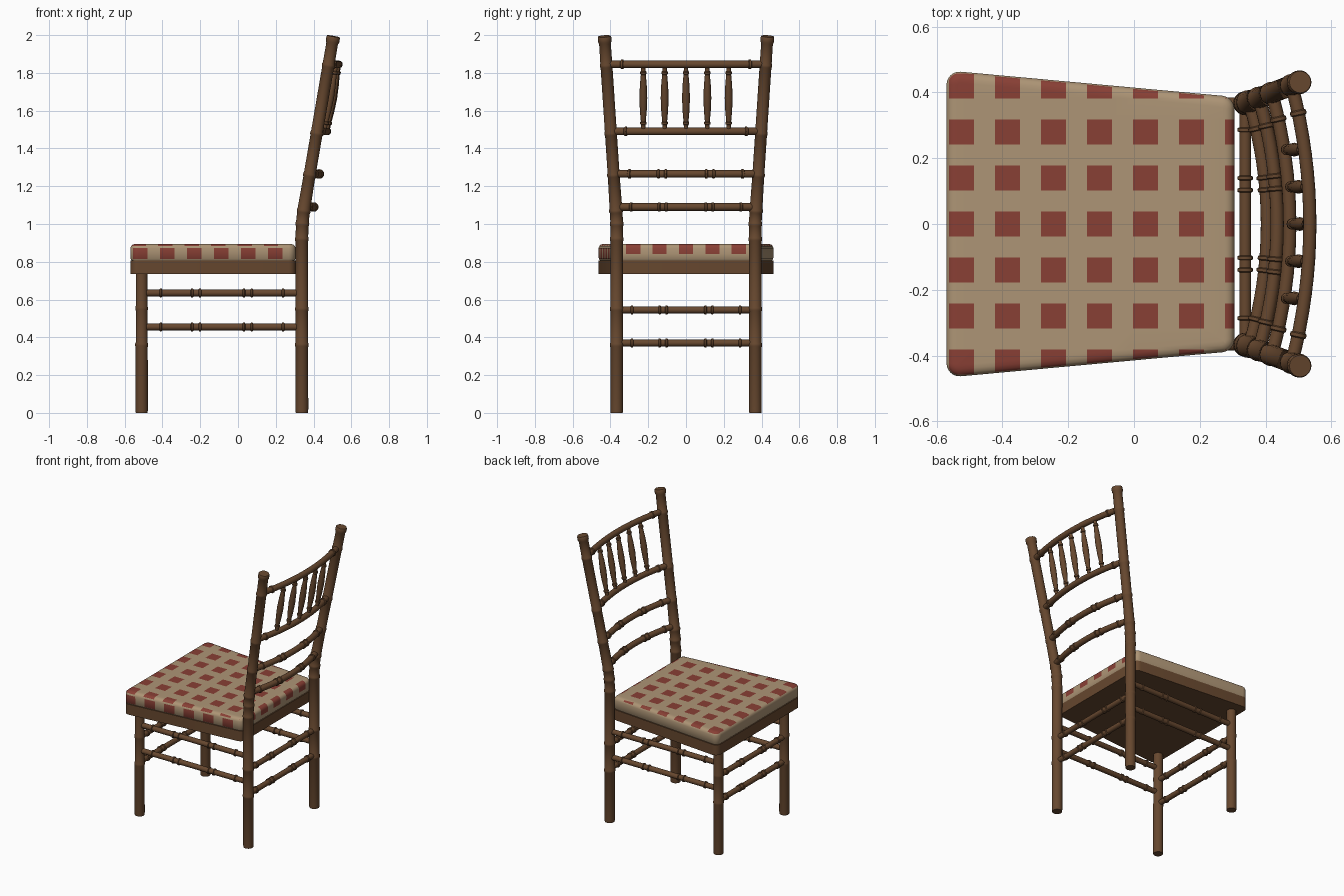
import bpy, bmesh, math
from mathutils import Vector

if "Cube" in bpy.data.objects:
    bpy.data.objects.remove(bpy.data.objects["Cube"])


def material(name, rgb):
    m = bpy.data.materials.new(name)
    m.diffuse_color = (*rgb, 1)
    m.use_nodes = True
    m.node_tree.nodes["Principled BSDF"].inputs["Base Color"].default_value = m.diffuse_color
    return m


WOOD = material("brown wood", (0.135, 0.064, 0.028))
CLOTH = material("beige cloth", (0.42, 0.30, 0.18))
RED = material("red check", (0.25, 0.05, 0.035))


def finish(bm, name, mats, angle=40):
    bmesh.ops.recalc_face_normals(bm, faces=bm.faces)
    me = bpy.data.meshes.new(name)
    bm.to_mesh(me)
    bm.free()
    ob = bpy.data.objects.new(name, me)
    bpy.context.collection.objects.link(ob)
    for m in mats:
        me.materials.append(m)
    bpy.ops.object.select_all(action='DESELECT')
    ob.select_set(True)
    bpy.context.view_layer.objects.active = ob
    bpy.ops.object.shade_smooth_by_angle(angle=math.radians(angle))
    return ob


def skin(bm, rings):
    n = len(rings[0])
    vs = [[bm.verts.new(p) for p in ring] for ring in rings]
    for a, b in zip(vs, vs[1:]):
        for i in range(n):
            bm.faces.new((a[i], a[(i + 1) % n], b[(i + 1) % n], b[i]))
    bm.faces.new(vs[0][::-1])
    return bm.faces.new(vs[-1])


def turned(name, path, stations, sides=16):
    """Turned rod: circles of radius r along path(t)."""
    rings = []
    for t, r in stations:
        p = path(t)
        d = (path(t + 0.002) - path(t - 0.002)).normalized()
        ref = Vector((0, 0, 1)) if abs(d.z) < 0.7 else Vector((0, 1, 0))
        u = d.cross(ref).normalized()
        v = d.cross(u)
        rings.append([p + r * (math.cos(a) * u + math.sin(a) * v)
                      for a in (2 * math.pi * i / sides for i in range(sides))])
    bm = bmesh.new()
    skin(bm, rings)
    return finish(bm, name, [WOOD])


def beaded(r, beads, w, grow=1.3, steps=10):
    """Stations of a rod with raised bead rings."""
    st = [(i / steps, r) for i in range(steps + 1)
          if all(abs(i / steps - b) > w * 1.1 for b in beads)]
    for b in beads:
        st += [(b - w, r), (b - w * 0.6, r * grow), (b + w * 0.6, r * grow), (b + w, r)]
    return sorted(st)


def line(a, b):
    a, b = Vector(a), Vector(b)
    return lambda t: a.lerp(b, t)


def post_at(z, s):
    """Centre of a back post: upright, then leaning back and outwards."""
    k = max(0.0, z - 1.02) / 0.98
    k0 = 0.04 * max(0.0, 1 - abs(z - 1.02) / 0.08)
    return Vector((0.338 + 0.168 * (k + k0 * 0.5), s * (0.367 + 0.065 * k), z))


LEG_Y = 0.367
BEADS = (0.11, 0.31, 0.36, 0.64, 0.69, 0.89)

for s, side in ((-1, "right"), (1, "left")):
    # back posts with collars and a cap
    st = [(0, 0.032), (0.02, 0.034)]
    for z in (0.36, 0.55, 0.92, 1.0, 1.07, 1.26, 1.48, 1.84):
        r = 0.0335 if z < 1.1 else 0.0315
        st += [(z - 0.012, r), (z - 0.006, r + 0.003), (z + 0.006, r + 0.003), (z + 0.012, r)]
    st += [(1.955, 0.031), (1.965, 0.036), (1.988, 0.036), (1.994, 0.033)]
    turned(f"{side}_back_post", lambda z, s=s: post_at(z, s), st, 20)
    # front legs
    turned(f"{side}_front_leg", line((-0.51, s * LEG_Y, 0), (-0.51, s * LEG_Y, 0.74)),
           [(0, 0.031), (0.02, 0.033), (0.47, 0.032), (0.48, 0.034), (0.495, 0.034),
            (0.505, 0.031), (0.73, 0.031), (0.74, 0.033), (0.755, 0.033), (0.765, 0.031), (1, 0.031)], 20)
    # side stretchers
    for i, z in enumerate((0.455, 0.635)):
        turned(f"{side}_side_stretcher_{i + 1}", line((-0.5, s * LEG_Y, z), (0.33, s * LEG_Y, z)),
               beaded(0.018, BEADS, 0.009))

# front and back stretchers
for x, side in ((-0.51, "front"), (0.338, "back")):
    for i, z in enumerate((0.37, 0.545)):
        turned(f"{side}_stretcher_{i + 1}", line((x, -LEG_Y, z), (x, LEG_Y, z)),
               beaded(0.018, BEADS, 0.01))


# bowed back rails
def rail(z):
    end = post_at(z, 1)
    return lambda t: Vector((end.x + 0.055 * (1 - (2 * t - 1) ** 2), end.y * (2 * t - 1), z))


for i, z in enumerate((1.09, 1.265, 1.49, 1.845)):
    marks = BEADS if i < 2 else (0.1, 0.9)
    turned(f"back_rail_{i + 1}", rail(z), beaded(0.02, marks, 0.01, 1.25, 16))

# spindles between the two upper rails
low, high = rail(1.49), rail(1.845)
for i in range(5):
    y = (i - 2) * 0.113
    a = low(0.5 + y / (2 * post_at(1.49, 1).y))
    b = high(0.5 + y / (2 * post_at(1.845, 1).y))
    turned(f"spindle_{i + 1}", line(a, b),
           [(0, 0.011), (0.1, 0.012), (0.11, 0.017), (0.14, 0.017), (0.15, 0.013), (0.3, 0.018),
            (0.5, 0.021), (0.7, 0.018), (0.85, 0.013), (0.86, 0.017), (0.89, 0.017), (0.9, 0.012), (1, 0.011)], 12)


# tapered seat outline with rounded corners
def outline(z, inset, r=0.04, n=6):
    lean = math.atan2(0.073, 0.795)
    side = math.pi / 2 - lean
    half = []
    for cx, cy, a0, a1 in ((0.265, 0.35, 0, side), (-0.53, 0.423, side, math.pi)):
        for i in range(n + 1):
            a = a0 + (a1 - a0) * i / n
            half.append((cx + (r - inset) * math.cos(a), cy + (r - inset) * math.sin(a), z))
    return half + [(x, -y, z) for x, y, z in reversed(half)]


bm = bmesh.new()
skin(bm, [outline(0.735, 0), outline(0.808, 0)])
finish(bm, "seat_frame", [WOOD], 30)

# cushion with red check squares cut into top, right side and back side
bm = bmesh.new()
skin(bm, [outline(z, i) for z, i in ((0.806, 0.008), (0.815, 0.001), (0.872, 0), (0.883, 0.004),
                                     (0.890, 0.011), (0.894, 0.022), (0.895, 0.034))])
bmesh.ops.recalc_face_normals(bm, faces=bm.faces)
HALF = 0.038
TOP_X = [-0.525 + 0.14 * k for k in range(7)]
SIDE_X = [-0.518 + 0.143 * k for k in range(6)]
ROWS = [0.14 * k for k in range(-3, 4)]


def is_top(f):
    return f.normal.z > 0.5


def is_right(f):
    return not is_top(f) and f.normal.y < -0.75


def is_back(f):
    return not is_top(f) and f.normal.x > 0.75


def cut(test, axis, values):
    no = Vector([float(i == axis) for i in range(3)])
    for v in values:
        fs = [f for f in bm.faces if test(f)]
        geom = fs + list({e for f in fs for e in f.edges}) + list({w for f in fs for w in f.verts})
        bmesh.ops.bisect_plane(bm, geom=geom, plane_co=no * v, plane_no=no, dist=1e-5)
        bm.normal_update()


def edges(centres):
    return [c + d for c in centres for d in (-HALF, HALF)]


def inside(v, centres):
    return any(abs(v - c) < HALF for c in centres)


cut(is_top, 0, edges(TOP_X))
cut(is_top, 1, edges(ROWS))
cut(is_right, 0, edges(SIDE_X))
cut(is_back, 1, edges(ROWS))
cut(is_back, 2, [0.842])
for f in bm.faces:
    c = f.calc_center_median()
    if is_top(f):
        red = inside(c.x, TOP_X) and inside(c.y, ROWS)
    elif is_right(f):
        red = inside(c.x, SIDE_X) and 0.812 < c.z < 0.872
    else:
        red = is_back(f) and inside(c.y, ROWS) and c.z > 0.842
    f.material_index = int(red)
finish(bm, "cushion", [CLOTH, RED], 40)
